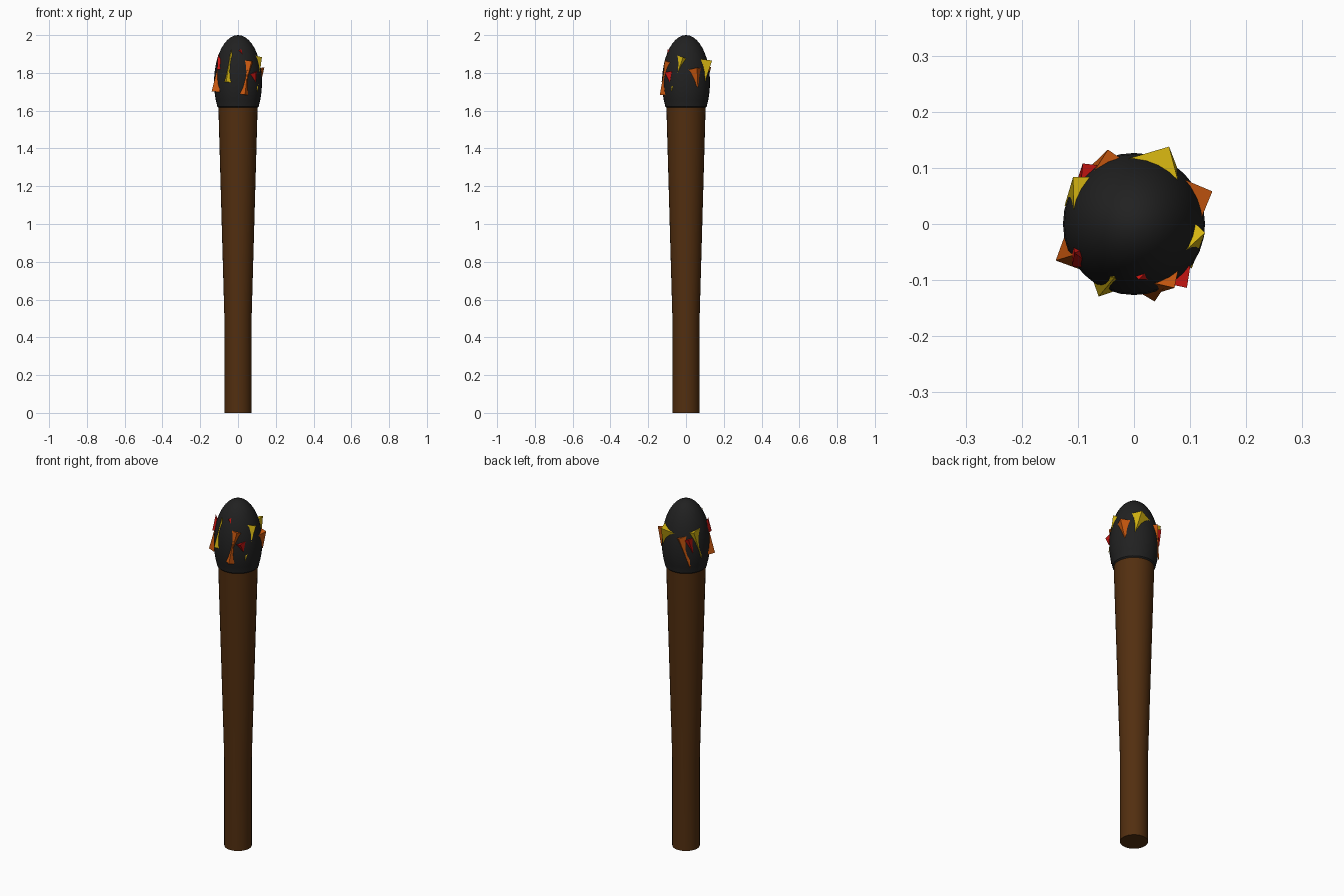
import bpy, bmesh, math
from mathutils import Vector

if "Cube" in bpy.data.objects:
    bpy.data.objects.remove(bpy.data.objects["Cube"])


def material(name, rgb):
    m = bpy.data.materials.new(name)
    m.diffuse_color = (*rgb, 1)
    m.use_nodes = True
    m.node_tree.nodes["Principled BSDF"].inputs["Base Color"].default_value = m.diffuse_color
    return m


wood = material("wood", (0.085, 0.028, 0.005))
char = material("char", (0.015, 0.015, 0.015))
colours = {
    "yellow": material("yellow", (0.68, 0.47, 0.006)),
    "orange": material("orange", (0.6, 0.1, 0.005)),
    "red": material("red", (0.6, 0.008, 0.006)),
}


def finish(name, bm, mat, smooth=False):
    bmesh.ops.recalc_face_normals(bm, faces=bm.faces)
    me = bpy.data.meshes.new(name)
    bm.to_mesh(me)
    bm.free()
    ob = bpy.data.objects.new(name, me)
    bpy.context.collection.objects.link(ob)
    me.materials.append(mat)
    if smooth:
        bpy.ops.object.select_all(action="DESELECT")
        ob.select_set(True)
        bpy.context.view_layer.objects.active = ob
        bpy.ops.object.shade_smooth_by_angle(angle=math.radians(30))
    return ob


def lathe(name, profile, mat, sides=32):
    bm = bmesh.new()
    rings = []
    for r, z in profile:
        n = 1 if r < 1e-4 else sides
        rings.append([bm.verts.new((r * math.cos(math.tau * i / sides),
                                    r * math.sin(math.tau * i / sides), z)) for i in range(n)])
    for a, b in zip(rings, rings[1:]):
        for i in range(sides):
            j = (i + 1) % sides
            if len(b) == 1:
                bm.faces.new((a[i], a[j], b[0]))
            else:
                bm.faces.new((a[i], a[j], b[j], b[i]))
    for ring in (rings[0], rings[-1]):
        if len(ring) > 1:
            bm.faces.new(ring)
    return finish(name, bm, mat, True)


def polar(deg, r, z):
    a = math.radians(deg)
    return Vector((r * math.cos(a), r * math.sin(a), z))


# Four-sided spike: square base around one point, apex at another
def spike(name, mat, base, apex, size, roll):
    bm = bmesh.new()
    b, t = polar(*base), polar(*apex)
    axis = (t - b).normalized()
    out = Vector((b.x, b.y, 0)).normalized()
    u = (out - axis * out.dot(axis)).normalized()
    v = axis.cross(u)
    ring = []
    for k in range(4):
        a = math.radians(roll) + k * math.pi / 2
        ring.append(bm.verts.new(b + size * (u * math.cos(a) + v * math.sin(a))))
    tip = bm.verts.new(t)
    bm.faces.new(ring)
    for k in range(4):
        bm.faces.new((ring[k], ring[(k + 1) % 4], tip))
    return finish(name, bm, mat)


# Wooden handle, straight grip then flaring to the top
lathe("handle", [(0.072, 0), (0.072, 0.5), (0.104, 1.625)], wood)

# Charred egg-shaped head
egg = [(0.103, 1.615), (0.11, 1.622)]
for i in range(15):
    a = math.radians(-30 + 120 * i / 14)
    egg.append((0.127 * math.cos(a), 1.75 + 0.25 * math.sin(a)))
egg[-1] = (0, 2.0)
lathe("head", egg, char)

# Flame spikes: colour, base (angle, radius, z), apex (angle, radius, z), size, roll
flames = [
    ("yellow", (68, 0.097, 1.86), (45, 0.118, 1.70), 0.055, 8),
    ("yellow", (146, 0.095, 1.86), (165, 0.128, 1.70), 0.043, 10),
    ("yellow", (-10, 0.090, 1.88), (-38, 0.130, 1.70), 0.038, -8),
    ("yellow", (244, 0.110, 1.75), (250, 0.102, 1.925), 0.034, 0),
    ("orange", (23, 0.110, 1.82), (29, 0.130, 1.72), 0.042, 0),
    ("orange", (112, 0.105, 1.83), (136, 0.128, 1.65), 0.036, 10),
    ("orange", (205, 0.122, 1.70), (208, 0.113, 1.86), 0.032, 0),
    ("orange", (285, 0.115, 1.685), (298, 0.122, 1.865), 0.028, 0),
    ("orange", (302, 0.105, 1.86), (284, 0.130, 1.70), 0.030, 0),
    ("red", (311, 0.120, 1.80), (318, 0.128, 1.75), 0.028, 5),
    ("red", (131, 0.110, 1.82), (142, 0.128, 1.74), 0.032, 0),
    ("red", (212, 0.105, 1.82), (206, 0.118, 1.90), 0.030, 10),
    ("red", (278, 0.080, 1.915), (290, 0.105, 1.88), 0.022, 0),
]
for n, (col, base, apex, size, roll) in enumerate(flames, 1):
    spike(f"flame_{col}_{n}", colours[col], base, apex, size, roll)
